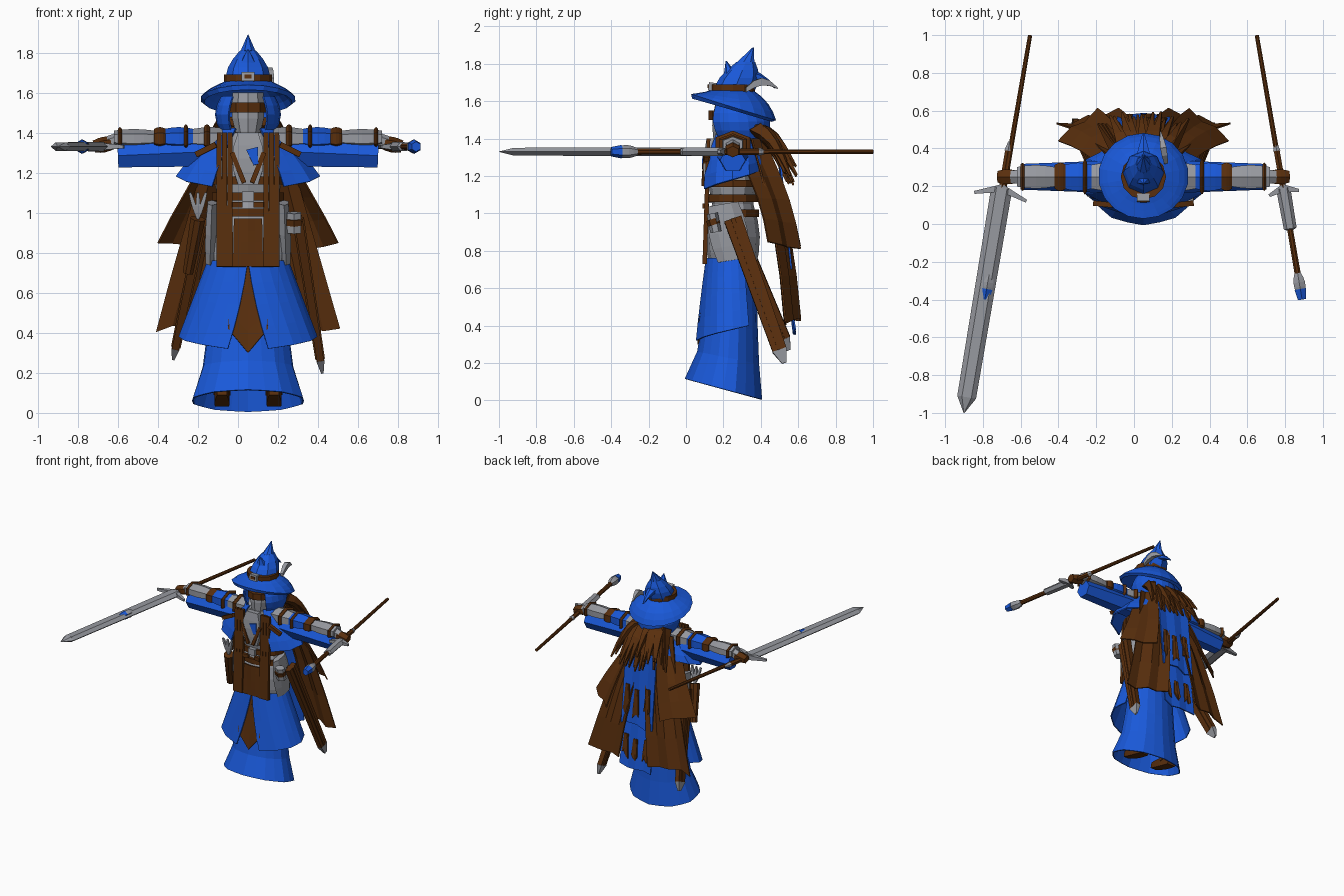
import bpy, bmesh, random
from math import sin, cos, pi, radians, sqrt
from mathutils import Vector

random.seed(4)
AXIS, DEPTH = .05, .25                       # centre of the body
WAIST, NECK, ARM, GRIP = .73, 1.4, 1.37, 1.33   # main heights
UP, BACK = Vector((0, 0, 1)), Vector((0, 1, 0))

cube = bpy.data.objects.get("Cube")
if cube:
    bpy.data.objects.remove(cube)


def material(name, *rgb):
    made = bpy.data.materials.new(name)
    made.use_nodes = True
    made.diffuse_color = (*rgb, 1)
    made.node_tree.nodes["Principled BSDF"].inputs["Base Color"].default_value = (*rgb, 1)
    return made


BLUE = material("blue cloth", .01, .1, .7)
BROWN = material("brown leather", .1, .028, .004)
GREY = material("grey steel", .31, .32, .35)


def mix(a, b, t):
    return a + (b - a) * t


def place(offset, y, z, side=1):
    return Vector((AXIS + side * offset, y, z))


def skin(name, mat, rows, closed=False, caps=False, thick=0):
    """Join rows of points into one flat-shaded surface."""
    bm = bmesh.new()
    verts = [[bm.verts.new(point) for point in row] for row in rows]
    count = len(rows[0])
    for row, following in zip(verts, verts[1:]):
        for i in range(count if closed else count - 1):
            j = (i + 1) % count
            bm.faces.new((row[i], row[j], following[j], following[i]))
    if caps:
        bm.faces.new(verts[0])
        bm.faces.new(verts[-1])
    bmesh.ops.recalc_face_normals(bm, faces=bm.faces)
    mesh = bpy.data.meshes.new(name)
    bm.to_mesh(mesh)
    bm.free()
    mesh.materials.append(mat)
    part = bpy.data.objects.new(name, mesh)
    bpy.context.collection.objects.link(part)
    if thick:
        solid = part.modifiers.new("thickness", "SOLIDIFY")
        solid.thickness, solid.offset = thick, 0


def shell(name, mat, low, high, side=1, first=(0, 0), last=360, sides=12, steps=4,
          ease=1, bulge=0, tilt=0, rise=0, pleat=0, thick=0):
    """Wrap between two ellipses, each given as height, y, x radius, y radius."""
    closed = last == 360
    rows = []
    for k in range(steps + 1):
        t = k / steps
        y, rx, ry = (mix(a, b, t ** ease) + c * sin(pi * t)
                     for a, b, c in zip(low[1:], high[1:], (0, bulge, bulge)))
        row = []
        for i in range(sides if closed else sides + 1):
            angle = radians(mix(mix(*first, t), last, i / sides))
            swing = 1 + pleat * (-1) ** i * (1 - t)
            dy = -ry * cos(angle) * swing
            z = mix(low[0], high[0], t) + (1 - t) * (tilt * dy + rise * i / sides)
            row.append(place(rx * sin(angle) * swing, y + dy, z, side))
        rows.append(row)
    skin(name, mat, rows, closed, closed and not thick, thick)


def bar(name, mat, start, end, wide, tall, taper=1, swell=0, sag=0, sides=4, spin=.5):
    """Prism from start to end that can taper, swell or bow."""
    along = (end - start).normalized()
    across = along.cross(BACK if abs(along.z) > .7 else UP).normalized()
    over = across.cross(along)
    square = sqrt(2) if sides == 4 and spin else 1
    steps = 4 if swell or sag else 1
    rows = []
    for k in range(steps + 1):
        t = k / steps
        size = square * (mix(1, taper, t) + swell * sin(pi * t))
        middle = start.lerp(end, t) + UP * sag * sin(pi * t)
        turns = [2 * pi * (i + spin) / sides for i in range(sides)]
        rows.append([middle + size * (across * wide * cos(a) + over * tall * sin(a)) for a in turns])
    skin(name, mat, rows, True, True)


def sheet(name, mat, top_in, top_out, low_in, low_out, fold=.012, ragged=.02, billow=0, columns=4):
    """Pleated cloth hung between four corners."""
    rows = []
    for k in range(5):
        t = k / 4
        row = []
        for i in range(columns + 1):
            point = top_in.lerp(top_out, i / columns).lerp(low_in.lerp(low_out, i / columns), t)
            point += BACK * (fold * (-1) ** i + billow * sin(pi * t))
            if t == 1:
                point += UP * random.uniform(-ragged, ragged)
            row.append(point)
        rows.append(row)
    skin(name, mat, rows, thick=.009)


def weapon(name, guard, tip, wide, span):
    """Blade with a point, curved crossguard, grip and pommel."""
    along = (tip - guard).normalized()
    across = along.cross(UP)
    neck = guard.lerp(tip, .93)
    pommel = guard - along * .2
    bar(name + "_blade", GREY, guard, neck, wide, .027, taper=.9, sides=6, spin=0)
    bar(name + "_point", GREY, neck, tip, wide * .9, .024, taper=.05, sides=6, spin=0)
    for way in (span, -span):
        bar(name + "_guard", GREY, guard, guard + across * way + along * span / 3, .02, .02, taper=.4)
    bar(name + "_grip", BROWN, guard, pommel, .018, .018, sides=6)
    bar(name + "_pommel", GREY, pommel, pommel - along * .05, .022, .022, taper=.4, sides=6)


# Robe, torso and belts
shell("robe", BLUE, (.06, .2, .28, .2), (WAIST, DEPTH, .17, .12), sides=20, ease=.5,
      tilt=-.27, pleat=.015, thick=.008)
shell("hips", GREY, (.7, DEPTH, .18, .12), (1.05, DEPTH, .15, .11), bulge=.03)
shell("chest", GREY, (1.05, DEPTH, .15, .11), (NECK, DEPTH, .12, .1), bulge=.03)
for i in range(3):
    height = 1 + i * .08
    shell("belt", BROWN, (height - .02, DEPTH, .18, .14), (height + .02, DEPTH, .18, .14), steps=1)
bar("belt_buckle", GREY, place(0, DEPTH, 1.08), place(0, .1, 1.08), .03, .025)
bar("breastplate", GREY, place(0, .13, NECK), place(0, .12, 1.14), .05, .02, swell=.6)
bar("neck_scarf", BLUE, place(.02, .1, 1.32), place(.04, .09, 1.24), .03, .012, taper=.4)

for side in (1, -1):
    def at(offset, y, z):
        return place(offset, y, z, side)

    def arm(offset, drop=0):
        return at(offset, DEPTH, ARM - drop)

    def staff(t):
        return at(.6, 1, GRIP).lerp(at(.84, -.4, GRIP), t)

    # Tabard, tail seen through the skirt gap, mantle and pleated stole
    sheet("tabard", BROWN, at(0, .1, .97), at(.07, .11, .97), at(0, .1, WAIST), at(.075, .1, WAIST),
          fold=0, ragged=0, columns=2)
    sheet("tabard_tail", BROWN, at(0, .12, WAIST), at(.08, .13, WAIST), at(0, .066, .3),
          at(.1, .072, .42), fold=0, ragged=0, columns=2)
    shell("coat_skirt", BLUE, (.32, DEPTH, .34, .2), (.76, DEPTH, .2, .14), side, first=(17, 0),
          last=115, sides=8, rise=.08, pleat=.01, thick=.008)
    shell("mantle", BLUE, (1.13, DEPTH, .35, .17), (1.42, DEPTH, .12, .1), side, first=(30, 30),
          last=150, sides=8, rise=.1, bulge=.02, pleat=.02, thick=.01)
    bar("mantle_trim", BROWN, at(.16, .1, 1.34), at(.26, .11, 1.29), .014, .014)
    bar("chest_strap", BROWN, at(.08, .1, 1.3), at(.02, .09, 1.15), .012, .008)
    bar("chest_clasp", BROWN, at(.03, .11, 1.04), at(.08, .1, 1.04), .012, .014)
    for i in range(3):
        offset = .09 + i * .027
        bar("stole_pleat", BROWN, at(offset, .12, NECK), at(offset, .1, WAIST), .012, .01, taper=1.2)
    bar("hip_plate", GREY, at(.18, .2, 1.05), at(.19, DEPTH, .75), .025, .08, swell=.3, sides=6)

    # Arm with hanging sleeve, armour and fist
    bar("sleeve", BLUE, arm(.2, .065), arm(.65, .085), .085, .085, taper=.8, sides=6, spin=0)
    for name, mat, start, end, size in (
            ("pauldron", GREY, .08, .28, 1.2), ("pauldron_strap", BROWN, .19, .22, 1.5),
            ("upper_sleeve", BLUE, .27, .42, 1.2), ("sleeve_strap", BROWN, .3, .32, 1.5),
            ("elbow_pad", BROWN, .41, .47, 1.2), ("forearm_plate", GREY, .47, .67, 1),
            ("forearm_strap", BROWN, .63, .65, 1.2)):
        bar(name, mat, arm(start), arm(end), size * .06, size * .04, swell=.2, sides=6)
    bar("fist", BROWN, arm(.67, .02), arm(.77, .04), .035, .03, swell=.3, sides=6)
    bar("cuff", GREY, arm(.65, .01), arm(.7, .02), .045, .04, taper=.8, sides=6)

    # Staff with collar and gem
    bar("staff", BROWN, staff(0), staff(.95), .012, .012, taper=1.5, sides=8)
    bar("staff_collar", GREY, staff(.9), staff(.97), .02, .02, taper=1.5, swell=.5, sides=6)
    bar("staff_gem", BLUE, staff(.96), staff(1), .036, .036, taper=.7, sides=6)

    # Long and short cape layers
    sheet("long_cape", BROWN, at(0, .42, NECK), at(.18, .34, NECK), at(.13, .6, .42), at(.46, .52, .42),
          billow=.03)
    sheet("short_cape", BROWN, at(.1, .44, 1.32), at(.2, .3, 1.3), at(.24, .6, .82), at(.45, .45, .86),
          billow=.02, columns=3)

    # Hood side and boot
    shell("hood", BLUE, (NECK, .29, .13, .14), (1.58, .27, .13, .13), side, first=(38, 35),
          last=180, sides=8, bulge=.03, thick=.01)
    bar("boot", BROWN, at(.13, .34, .06), at(.13, .13, .11), .035, .03, taper=.7, swell=.2)
    bar("boot_shaft", BROWN, at(.13, .27, .09), at(.12, DEPTH, .35), .045, .045, sides=8)

# Tiered back panels with worn patches
for high, low, y in ((1.28, .7, .5), (.8, .36, .52)):
    top, hem = place(0, y, high), place(0, y + .06, low)
    half = Vector((.14, 0, 0))
    sheet("back_panel", BLUE, top - half, top + half, hem - half, hem + half, fold=.004)
    for shift in (-.6, .1, .7):
        t = random.uniform(.4, .6)
        upper, lower = (top.lerp(hem, part) + half * shift + BACK * .01 for part in (t, t + .35))
        sheet("worn_patch", BROWN, upper - half / 8, upper + half / 8, lower - half / 5,
              lower + half / 5, fold=.002, ragged=.04, columns=3)

# Shaggy hair over the shoulders
for i in range(24):
    offset = mix(-.17, .17, i / 23)
    bar("hair_lock", BROWN, place(offset * .7, .37, 1.45),
        place(offset * 1.4, random.uniform(.56, .61) - abs(offset) / 4, random.uniform(1.15, 1.28)),
        .035, .035, taper=.15, sag=.05)

# Face and eye band
shell("face", GREY, (1.34, .2, .03, .04), (1.6, DEPTH, .08, .09), ease=.6, bulge=.02, sides=10)
shell("eye_band", BROWN, (1.5, .23, .1, .11), (1.55, .23, .1, .11), steps=1, sides=10)

# Hat with drooping brim, crumpled crown and buckled band
shell("hat_brim", BLUE, (1.56, DEPTH, .23, .22), (1.65, DEPTH, .1, .1), sides=18, tilt=-.3,
      bulge=.02, thick=.025)
shell("hat_crown", BLUE, (1.64, DEPTH, .11, .11), (1.81, .32, .04, .05), sides=8, bulge=.025)
bar("hat_tip", BLUE, place(0, .32, 1.79), place(0, .36, 1.888), .045, .055, taper=.05, sides=8)
shell("hat_band", BROWN, (1.64, DEPTH, .12, .12), (1.69, DEPTH, .12, .12), tilt=-.1, steps=1)
bar("hat_buckle", GREY, place(0, .16, 1.675), place(0, .12, 1.68), .033, .022)
bar("hat_buckle_hole", BROWN, place(0, .14, 1.677), place(0, .115, 1.68), .018, .01)
bar("hat_front_fold", BLUE, place(0, DEPTH, 1.68), place(0, .215, 1.815), .08, .06, taper=.05, sides=6)
bar("hat_back_fold", BLUE, place(0, .3, 1.73), place(0, .48, 1.67), .06, .04, taper=.1, sag=.03, sides=6)
bar("hat_feather", GREY, place(.12, .32, 1.66), place(.09, .49, 1.67), .01, .012, taper=.3, swell=1, sag=.04)

# Blades held along the staffs
weapon("sword", Vector((-.7, .19, GRIP)), Vector((-.9, -1, GRIP)), .056, .14)
weapon("dagger", Vector((.79, .19, GRIP)), Vector((.83, -.04, GRIP)), .038, .08)

# Scabbards, quiver and pouch at the hips
for name, top, foot in (("left_scabbard", place(.25, DEPTH, .97), place(.36, .5, .27)),
                        ("right_scabbard", place(-.23, DEPTH, .95), place(-.36, .52, .33))):
    bar(name, BROWN, top, foot, .022, .048, taper=.8)
    bar(name + "_ridge", BROWN, top, foot, .03, .012, taper=.8)
    bar(name + "_tip", GREY, foot, foot + (foot - top) * .1, .02, .04, taper=.3)
mouth = place(-.25, .17, .97)
bar("quiver", BROWN, mouth, place(-.3, .26, .7), .04, .04, taper=.7, sides=8)
for shift in (-.04, 0, .04):
    bar("quiver_arrow", GREY, mouth, mouth + Vector((shift, -.02, .13)), .006, .006, swell=.8)
bar("hip_pouch", GREY, place(.23, .14, 1), place(.23, .16, .9), .04, .03, sides=6)
bar("hip_pouch_strap", BROWN, place(.23, .14, .97), place(.23, .15, .94), .043, .034, sides=6)
